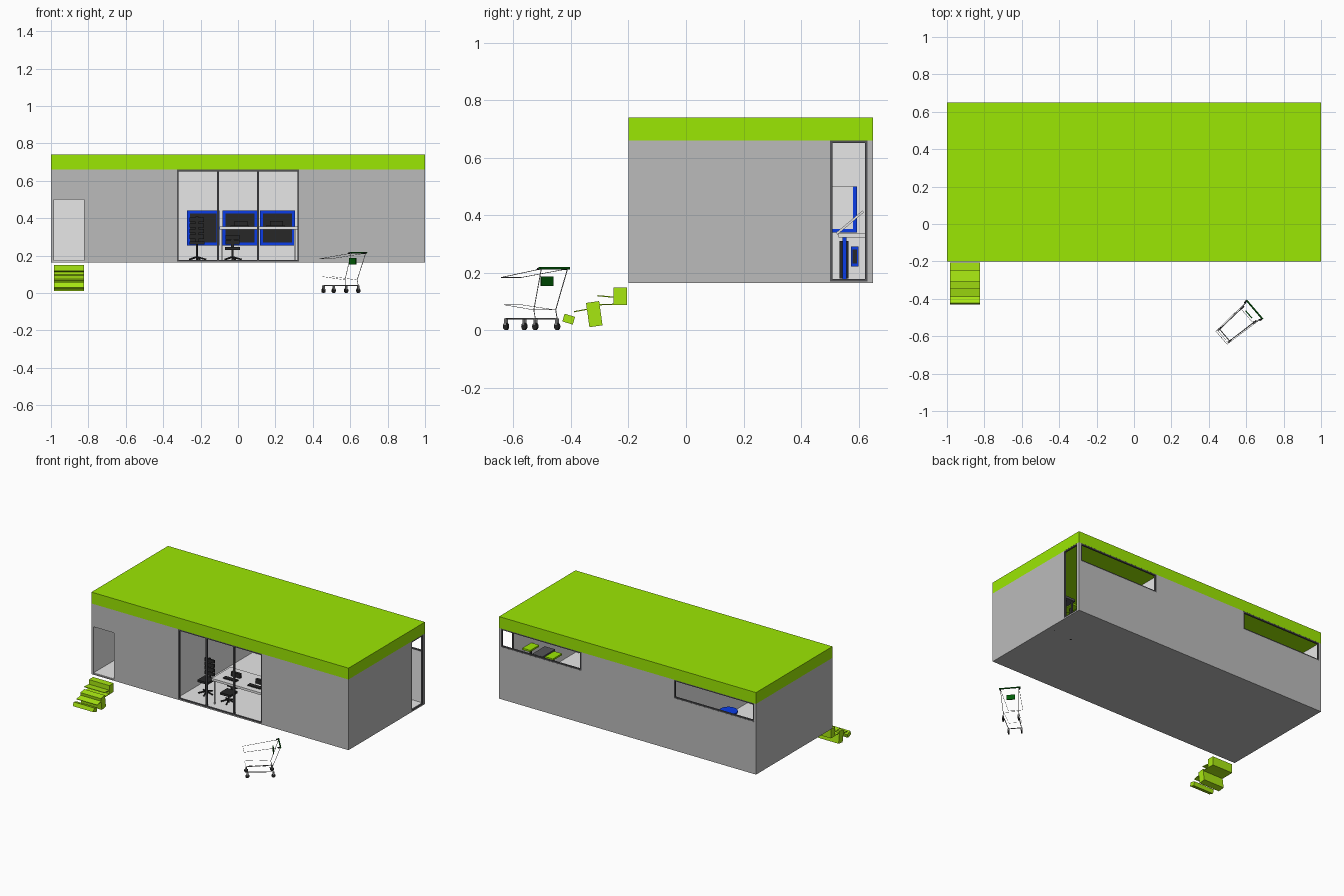
import bpy, bmesh, math
from mathutils import Matrix, Vector

if "Cube" in bpy.data.objects:
    bpy.data.objects.remove(bpy.data.objects["Cube"])


def mat(name, r, g, b):
    m = bpy.data.materials.new(name)
    m.diffuse_color = (r, g, b, 1)
    m.use_nodes = True
    m.node_tree.nodes["Principled BSDF"].inputs["Base Color"].default_value = m.diffuse_color
    return m


GREEN = mat("lime_green", .33, .80, .001)
STEP = mat("step_green", .40, .82, .006)
WALL = mat("wall_grey", .50, .50, .50)
LIGHT = mat("interior_light_grey", .82, .82, .82)
FRAME = mat("frame_dark_grey", .09, .09, .095)
BLACK = mat("black", .02, .02, .02)
BLUE = mat("blue", .003, .05, .87)
SIGN = mat("dark_green", 0, .11, .002)
METAL = mat("cart_metal", .3, .3, .3)


def finish(name, bm, m, mtx=None):
    me = bpy.data.meshes.new(name)
    bm.to_mesh(me)
    bm.free()
    ob = bpy.data.objects.new(name, me)
    bpy.context.collection.objects.link(ob)
    me.materials.append(m)
    if mtx is not None:
        ob.matrix_world = mtx
    return ob


def box(name, m, x0, x1, y0, y1, z0, z1, rot=0, mtx=None):
    """Box from its limits, optionally tilted about x through its centre."""
    bm = bmesh.new()
    bmesh.ops.create_cube(bm, size=1)
    t = (Matrix.Translation(((x0 + x1) / 2, (y0 + y1) / 2, (z0 + z1) / 2))
         @ Matrix.Rotation(math.radians(rot), 4, 'X')
         @ Matrix.Diagonal((x1 - x0, y1 - y0, z1 - z0, 1)))
    bmesh.ops.transform(bm, matrix=t, verts=bm.verts)
    return finish(name, bm, m, mtx)


def cyl(name, m, c, r, h, axis='Z', seg=20, mtx=None):
    bm = bmesh.new()
    bmesh.ops.create_cone(bm, cap_ends=True, segments=seg, radius1=r, radius2=r, depth=h)
    rot = {'Z': Matrix(), 'Y': Matrix.Rotation(math.pi / 2, 4, 'X'), 'X': Matrix.Rotation(math.pi / 2, 4, 'Y')}[axis]
    bmesh.ops.transform(bm, matrix=Matrix.Translation(c) @ rot, verts=bm.verts)
    for f in bm.faces:
        f.smooth = len(f.verts) == 4
    for e in bm.edges:
        e.smooth = all(len(f.verts) == 4 for f in e.link_faces)
    return finish(name, bm, m, mtx)


def wire(name, m, paths, r, mtx=None):
    """Round bars along straight-segment paths."""
    cu = bpy.data.curves.new(name, 'CURVE')
    cu.dimensions = '3D'
    cu.bevel_depth = r
    cu.bevel_resolution = 1
    cu.use_fill_caps = True
    for p in paths:
        s = cu.splines.new('POLY')
        s.points.add(len(p) - 1)
        for pt, co in zip(s.points, p):
            pt.co = (*co, 1)
    cu.materials.append(m)
    ob = bpy.data.objects.new(name, cu)
    bpy.context.collection.objects.link(ob)
    if mtx is not None:
        ob.matrix_world = mtx


X0, X1, Y0, Y1, Z0, Z1, Z2 = -1, 1, -.2, .65, .163, .66, .74
T = .006

# Roof, bottom slab and light floor
box("roof", GREEN, X0, X1, Y0, Y1, Z1, Z2)
box("base_slab", WALL, X0, X1, Y0, Y1, Z0, Z0 + T)
box("floor", LIGHT, X0 + T, X1 - T, Y0 + T, Y1 - T, Z0 + T, Z0 + .01)


def oriented(name, m, side, a0, a1, z0, z1, d0, d1):
    """Box on a wall side; a runs along the wall, d is depth inward."""
    if side == "front":
        box(name, m, a0, a1, Y0 + d0, Y0 + d1, z0, z1)
    elif side == "back":
        box(name, m, a0, a1, Y1 - d1, Y1 - d0, z0, z1)
    elif side == "right":
        box(name, m, X1 - d1, X1 - d0, a0, a1, z0, z1)
    else:
        box(name, m, X0 + d0, X0 + d1, a0, a1, z0, z1)


# Walls around the openings: grey outside, light lining inside
F = Z0 + T
panels = {
    "front": [(-1, -.984, F, Z1), (-.984, -.824, .5, Z1), (-.824, -.326, F, Z1), (.326, 1, F, Z1)],
    "back": [(-1, 1, F, .53), (-1, -.985, .53, Z1), (-.36, .36, .53, Z1), (.985, 1, .53, Z1)],
    "right": [(Y0, .50, F, Z1), (.632, Y1, F, Z1)],
    "left": [(Y0, Y1, F, Z1)],
}
for side, rects in panels.items():
    for a0, a1, z0, z1 in rects:
        oriented(side + "_wall", WALL, side, a0, a1, z0, z1, 0, T)
        lo, hi = (X0, X1) if side in ("front", "back") else (Y0, Y1)
        oriented(side + "_lining", LIGHT, side, max(a0, lo + T), min(a1, hi - T), z0, z1, T, 2 * T)


# Window frames
def window(side, a0, a1, z0, z1, mullions=(), w=.009):
    n = side + "_window_frame"
    for a in (a0, a1 - w, *[q - w / 2 for q in mullions]):
        oriented(n, FRAME, side, a, a + w, z0, z1, .0005, .012)
    for z in (z0, z1 - w):
        oriented(n, FRAME, side, a0, a1, z, z + w, .0005, .012)


window("front", -.326, .326, .168, Z1, (-.107, .107))
window("right", .50, .632, .168, Z1)
window("back", -.985, -.36, .53, Z1)
window("back", .36, .985, .53, Z1)

# Inner partitions
for x in (-.34, .34):
    box("partition", LIGHT, x - .006, x + .006, Y0 + .012, Y1 - .012, F, Z1)

# Blue framed dark panels on the back wall of the middle room
for x0, x1 in ((-.272, -.1), (-.082, .104), (.118, .305)):
    box("blue_panel", BLUE, x0, x1, .628, .638, .255, .44)
    box("dark_panel", BLACK, x0 + .015, x1 - .015, .625, .63, .27, .425)

# Blue edged board on the right partition
box("board_frame", BLUE, .346, .352, .3, .594, .34, .5)
box("board", LIGHT, .35, .355, .3, .58, .352, .5)


# Furniture
def chair(x, y, seat=.255, back=.40):
    z = Z0 + .01
    box("chair_seat", BLACK, x - .04, x + .04, y - .04, y + .04, seat, seat + .015)
    for k in range(4):
        h = seat + .03 + k * (back - seat - .03) / 4
        box("chair_back_slat", BLACK, x - .038, x + .038, y + .035, y + .045, h, h + (back - seat) * .15)
    box("chair_back_bar", BLACK, x - .008, x + .008, y + .038, y + .044, seat, back)
    cyl("chair_post", BLACK, (x, y, (z + seat) / 2), .006, seat - z, seg=10)
    legs = [[(x, y, z + .02), (x + .05 * math.cos(k * 1.2566), y + .05 * math.sin(k * 1.2566), z + .006)]
            for k in range(5)]
    wire("chair_star_base", BLACK, legs, .005)


def table(name, top, x0, x1, y0, y1, z, leg):
    box(name + "_top", top, x0, x1, y0, y1, z - .016, z)
    for x in (x0 + .01, x1 - .02):
        for y in (y0 + .01, y1 - .02):
            box(name + "_leg", leg, x, x + .008, y, y + .008, Z0 + .01, z - .016)


table("desk", LIGHT, -.1, .32, -.15, .06, .355, LIGHT)
for x in (.01, .2):
    box("keyboard", BLACK, x - .05, x + .05, -.11, -.08, .355, .362)
    box("desk_device", BLACK, x - .03, x + .04, -.05, -.03, .355, .385)
chair(-.22, -.04, .26, .41)
chair(-.03, -.06, .23, .31)

# Right room: dark table with green stools, side desk with laptop
table("dark_table", FRAME, .83, .91, .27, .41, .41, FRAME)
for x, y, z in ((.955, .36, .43), (.80, .33, .40)):
    box("green_stool_seat", GREEN, x - .03, x + .03, y - .05, y + .05, z - .012, z)
    cyl("green_stool_post", BLACK, (x, y, (z - .012 + Z0) / 2), .008, z - .012 - Z0, seg=10)
box("side_desk_top", LIGHT, .45, .8, .53, .63, .322, .337)
box("side_desk_support", BLUE, .74, .75, .545, .559, .173, .322)
box("side_desk_back", BLACK, .70, .72, .533, .565, .18, .31)
box("drawer_edge", BLUE, .70, .75, .574, .60, .222, .29)
box("drawer_front", BLACK, .749, .752, .579, .595, .232, .28)
box("laptop_screen", LIGHT, .55, .68, .51, .63, .37, .378, rot=40)

# Left room: small round table and a light seat
cyl("round_table_top", BLUE, (-.54, .3, .35), .06, .012, seg=28)
cyl("round_table_post", BLACK, (-.54, .3, .26), .01, .17, seg=12)

# Entrance steps
S0, S1 = -.984, -.824
box("upper_step", STEP, S0, S1, -.252, -.205, .087, .149)
box("middle_step", STEP, S0, S1, -.342, -.296, .013, .098, rot=8)
box("lower_step", STEP, S0, S1, -.427, -.389, .024, .052, rot=-17)
box("upper_tread", STEP, S0, S1, -.308, -.25, .115, .119, rot=-5)
box("middle_tread", STEP, S0, S1, -.30, -.25, .087, .091, rot=2)
box("lower_tread", STEP, S0, S1, -.39, -.335, .067, .071, rot=11)

# Shopping cart: local x points to its front
C = Matrix.Translation((.5475, -.54, 0)) @ Matrix.Rotation(math.atan2(-.65, -.76), 4, 'Z')
rim, low, under, posts = [], [], [], []
for s in (-1, 1):
    rim.append([(-.127, s * .06, .213), (.105, s * .046, .183), (.105, 0, .183)])
    low.append([(-.075, s * .048, .07), (.095, s * .04, .088), (.095, 0, .088)])
    under.append([(-.083, s * .05, .04), (.083, s * .041, .04), (.083, 0, .04)])
    posts.append([(-.127, s * .06, .214), (-.075, s * .05, .07), (-.083, s * .05, .04)])
low.append([(-.075, -.048, .07), (-.075, .048, .07)])
wire("cart_basket_rim", METAL, rim, .0012, C)
wire("cart_basket_bottom", METAL, low, .0009, C)
wire("cart_under_frame", METAL, under, .0028, C)
wire("cart_posts", METAL, posts, .0016, C)
wire("cart_handle", SIGN, [[(-.127, -.068, .215), (-.127, .068, .215)]], .0045, C)
wire("cart_handle_arms", BLACK, [[(-.127, s * .064, .216), (-.11, s * .062, .212)] for s in (-1, 1)], .0045, C)
box("cart_sign", SIGN, -.09, -.084, -.027, .027, .153, .187, mtx=C)
for u, v in ((-.083, .05), (.083, .042)):
    for s in (-1, 1):
        cyl("cart_wheel", BLACK, (u, s * v, .013), .013, .007, 'Y', 16, C)
        box("cart_wheel_fork", METAL, u - .005, u + .005, s * v - .005, s * v + .005, .018, .04, mtx=C)
